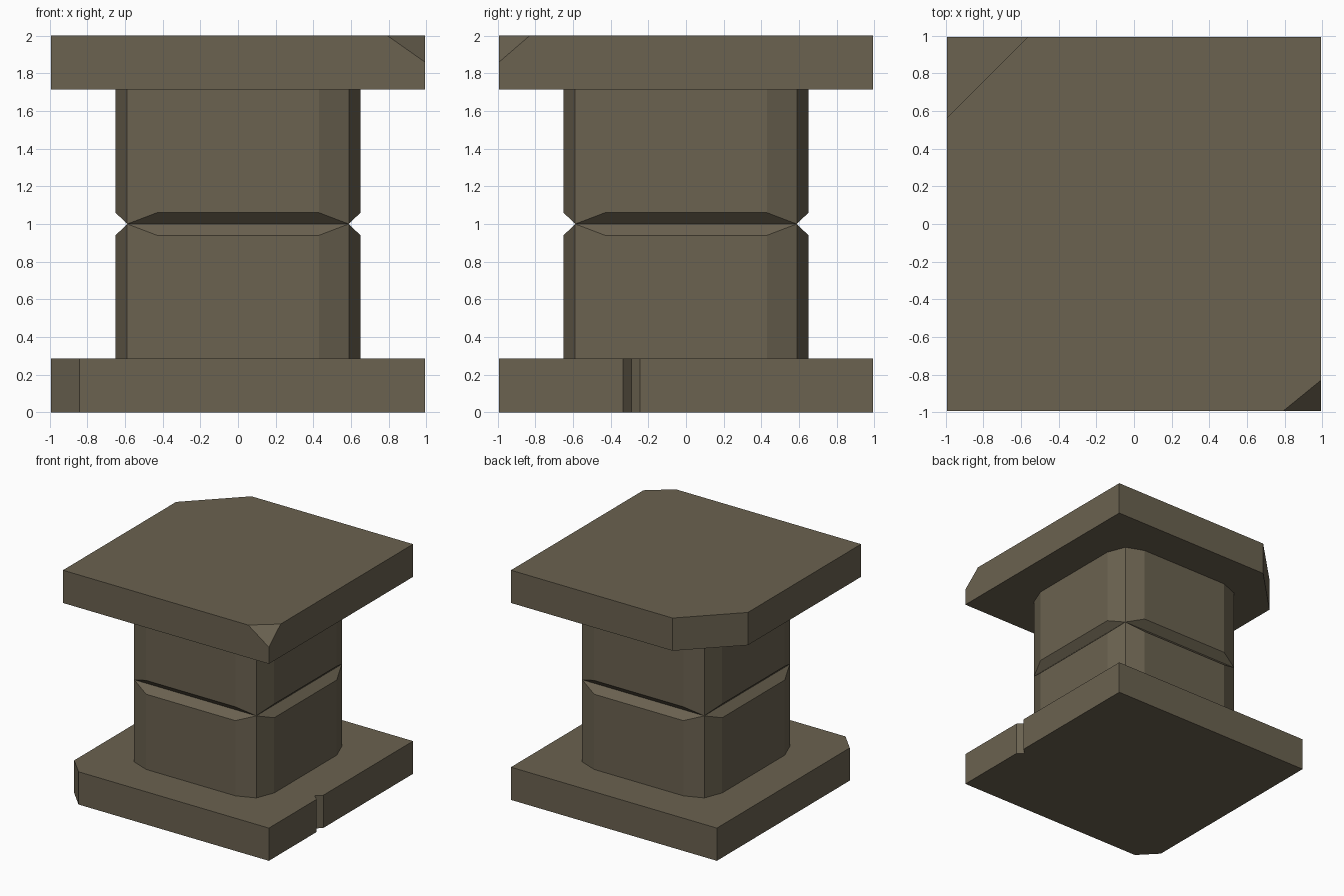
import bpy, bmesh
from mathutils import Vector

if "Cube" in bpy.data.objects:
    bpy.data.objects.remove(bpy.data.objects["Cube"])

S = 0.992            # slab half width
SLAB = 0.285         # slab thickness

stone = bpy.data.materials.new("stone")
stone.diffuse_color = (0.145, 0.122, 0.08, 1)
stone.use_nodes = True
stone.node_tree.nodes["Principled BSDF"].inputs["Base Color"].default_value = stone.diffuse_color


def finish(bm, name):
    bmesh.ops.recalc_face_normals(bm, faces=bm.faces)
    me = bpy.data.meshes.new(name)
    bm.to_mesh(me)
    bm.free()
    me.materials.append(stone)
    ob = bpy.data.objects.new(name, me)
    bpy.context.collection.objects.link(ob)
    return ob


def prism(outline, z0, z1):
    bm = bmesh.new()
    face = bm.faces.new([bm.verts.new((x, y, z0)) for x, y in outline])
    ext = bmesh.ops.extrude_face_region(bm, geom=[face], use_keep_orig=True)
    top = [v for v in ext["geom"] if isinstance(v, bmesh.types.BMVert)]
    bmesh.ops.translate(bm, verts=top, vec=(0, 0, z1 - z0))
    return bm


# Base slab: broken front-left corner and a V nick in the right side
base = prism([(-S + 0.15, -S), (S, -S), (S, -0.335), (S - 0.05, -0.29),
              (S, -0.243), (S, S), (-S, S), (-S, -S + 0.155)], 0, SLAB)
finish(base, "base_slab")

# Cap slab: cut back-left corner, chipped top front-right corner
cap = prism([(-S, -S), (S, -S), (S, S), (-0.565, S), (-S, 0.565)], 2 - SLAB, 2)
a, b, c = Vector((0.793, -S, 2)), Vector((S, -0.83, 2)), Vector((S, -S, 1.86))
n = (b - a).cross(c - a)
if n.z < 0:
    n.negate()
bmesh.ops.bisect_plane(cap, geom=cap.verts[:] + cap.edges[:] + cap.faces[:],
                       plane_co=a, plane_no=n, clear_outer=True)
bmesh.ops.holes_fill(cap, edges=[e for e in cap.edges if e.is_boundary])
finish(cap, "cap_slab")

# Column: twelve-sided shaft with a V groove round the middle,
# the groove running out to nothing at each corner edge
R, F, C = 0.65, 0.43, 0.588
GROOVE = 0.06
corner = [(R, F), (C, C), (F, R)]
ring = []
for _ in range(4):
    ring += corner
    corner = [(-y, x) for x, y in corner]

bm = bmesh.new()
mid = {i: bm.verts.new((*ring[i], 1)) for i in range(1, 12, 3)}
for s in (-1, 1):
    end = [bm.verts.new((x, y, 1 + s * (1 - SLAB))) for x, y in ring]
    lip = [mid[i] if i in mid else bm.verts.new((x, y, 1 + s * GROOVE))
           for i, (x, y) in enumerate(ring)]
    for i in range(12):
        j = (i + 1) % 12
        bm.faces.new((end[i], end[j], lip[j], lip[i]))
    for i in range(1, 12, 3):
        bm.faces.new([lip[(i + k) % 12] for k in range(4)])
    bm.faces.new(end)
finish(bm, "column")
